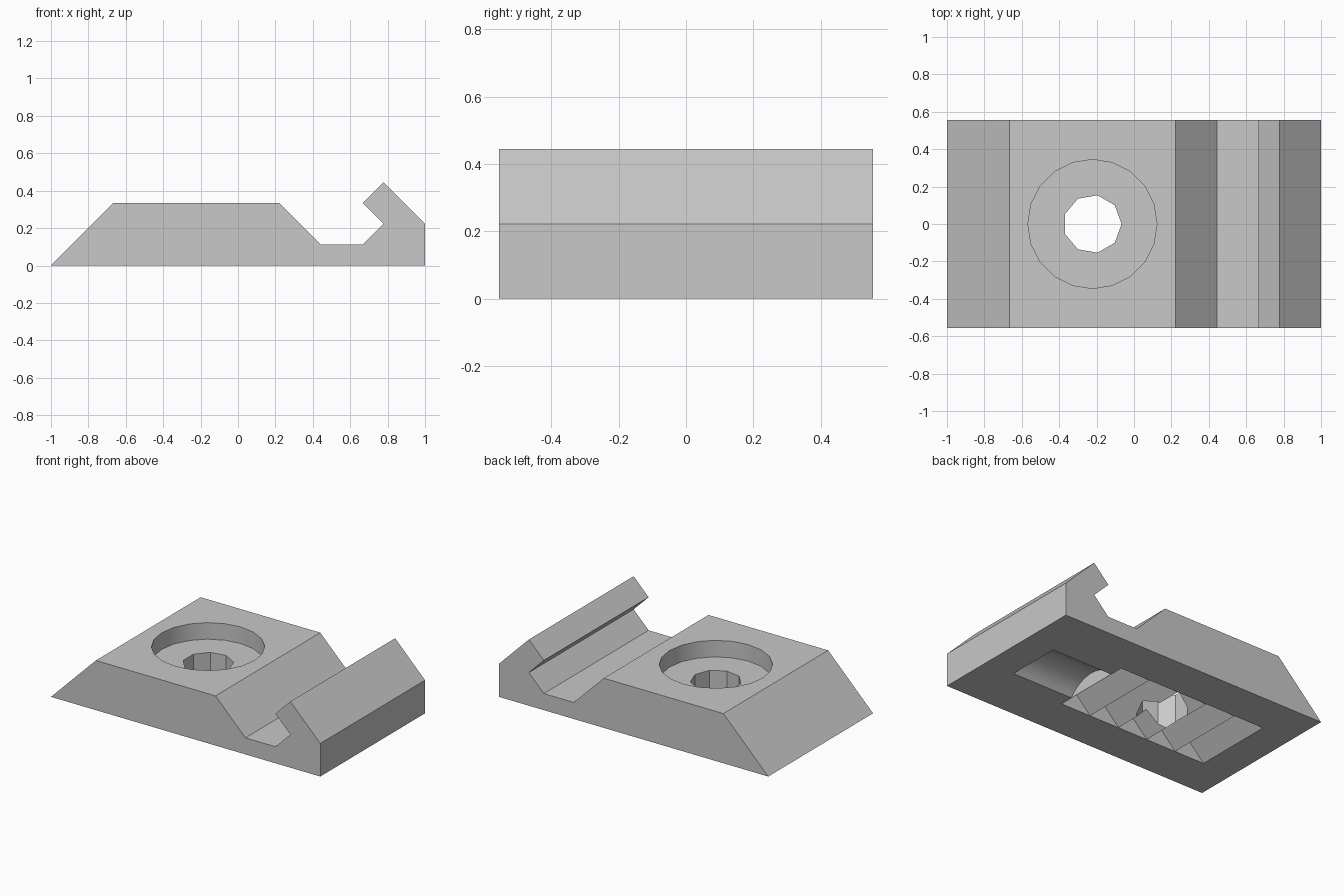
import bpy, bmesh
from math import sin, cos, pi, sqrt, asin
from mathutils import Vector

cube = bpy.data.objects.get("Cube")
if cube:
    bpy.data.objects.remove(cube, do_unlink=True)

grey = bpy.data.materials.new("plain_grey")
grey.use_nodes = True
colour = (0.58, 0.58, 0.58, 1)
grey.diffuse_color = colour
grey.node_tree.nodes["Principled BSDF"].inputs["Base Color"].default_value = colour

U = 1 / 9           # grid step of the design
HALF_DEPTH = 5 * U  # half the width along y


def prism(name, points, axis, start, end):
    """Extrude a 2D outline along one axis."""
    def place(a, b, t):
        co = [a, b]
        co.insert("xyz".index(axis), t)
        return Vector(co)
    bm = bmesh.new()
    face = bm.faces.new([bm.verts.new(place(a, b, start)) for a, b in points])
    new = bmesh.ops.extrude_face_region(bm, geom=[face])["geom"]
    moved = [v for v in new if isinstance(v, bmesh.types.BMVert)]
    bmesh.ops.translate(bm, verts=moved, vec=place(0, 0, end - start))
    bmesh.ops.recalc_face_normals(bm, faces=bm.faces)
    mesh = bpy.data.meshes.new(name)
    bm.to_mesh(mesh)
    bm.free()
    mesh.materials.append(grey)
    obj = bpy.data.objects.new(name, mesh)
    bpy.context.collection.objects.link(obj)
    return obj


def ring(cx, radius, sides):
    return [(cx + radius * cos(2 * pi * i / sides), radius * sin(2 * pi * i / sides))
            for i in range(sides)]


# Clamp body: wedge, dip and hooked lip
outline = [(-9, 0), (-6, 3), (2, 3), (4, 1), (6, 1), (7, 2), (6, 3), (7, 4), (9, 2), (9, 0)]
body = prism("clamp_body", [(x * U, z * U) for x, z in outline], "y", -HALF_DEPTH, HALF_DEPTH)

# Screw recess and nine-sided bore
bolt_x = -2 * U
recess = prism("screw_recess", ring(bolt_x, 0.345, 20), "z", 2 * U, 0.6)
bore = prism("screw_bore", ring(bolt_x, 0.156, 9), "z", -0.2, 0.6)

# Row of five V-shaped serrations in the underside
right, left = -7 * U, 3 * U
teeth = [(right - 0.03, -0.03)]
for i in range(5):
    x = right + 2 * U * i
    teeth.append((x + U, U))
    if i < 4:
        teeth.append((x + 2 * U, 0.001))
teeth.append((left + 0.03, -0.03))
serrations = prism("serrations", teeth, "y", -2.5 * U, 2.5 * U)

# Shallow rounded channel under the hook
half, rise = 0.185, 0.09
radius = (half ** 2 + rise ** 2) / (2 * rise)
sweep = asin(half / radius)
arc = [(radius * sin(sweep * t / 8), radius * cos(sweep * t / 8) - radius + rise)
       for t in range(-8, 9)]
channel = prism("channel", [(-half, -0.1)] + arc + [(half, -0.1)], "x", left + 0.002, 7.1 * U)

# Cut everything out of the body
for cutter in (recess, bore, serrations, channel):
    cutter.hide_render = True
    mod = body.modifiers.new(cutter.name, "BOOLEAN")
    mod.operation = "DIFFERENCE"
    mod.solver = "EXACT"
    mod.object = cutter

bpy.ops.object.select_all(action="DESELECT")
body.select_set(True)
bpy.context.view_layer.objects.active = body
for name in [m.name for m in body.modifiers]:
    bpy.ops.object.modifier_apply(modifier=name)
for cutter in (recess, bore, serrations, channel):
    bpy.data.objects.remove(cutter, do_unlink=True)
bpy.ops.object.shade_smooth_by_angle(angle=pi / 6)
